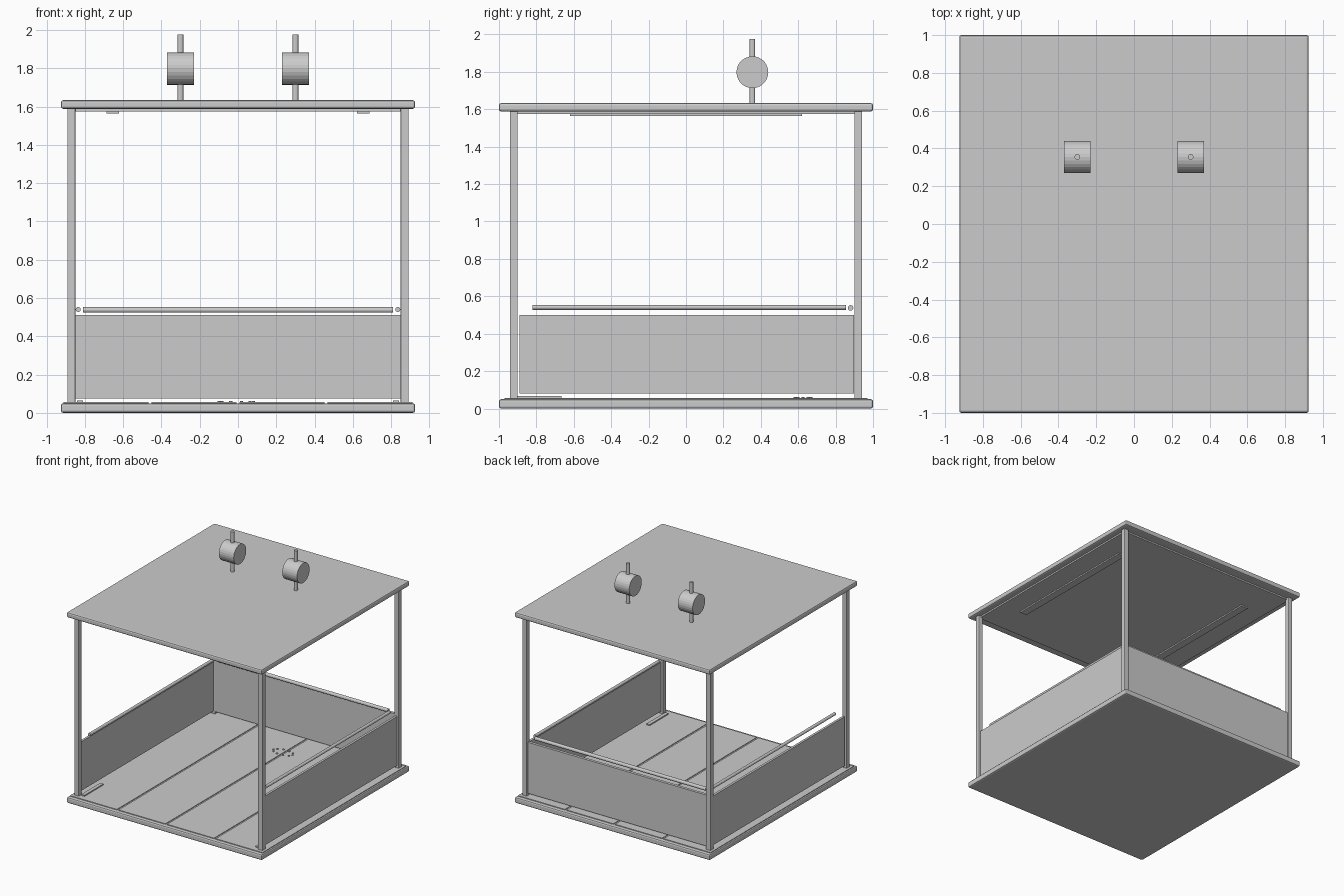
import bpy, bmesh, math
from mathutils import Matrix, Vector

cube = bpy.data.objects.get("Cube")
if cube:
    bpy.data.objects.remove(cube, do_unlink=True)

grey = bpy.data.materials.new("plain grey")
grey.use_nodes = True
colour = (0.6, 0.6, 0.6, 1)
grey.diffuse_color = colour
grey.node_tree.nodes["Principled BSDF"].inputs["Base Color"].default_value = colour


def finish(name, bm):
    mesh = bpy.data.meshes.new(name)
    bm.to_mesh(mesh)
    bm.free()
    mesh.materials.append(grey)
    obj = bpy.data.objects.new(name, mesh)
    bpy.context.collection.objects.link(obj)


def box(name, x, y, z, bevel=0):
    """Box from (low, high) ranges on each axis."""
    bm = bmesh.new()
    bmesh.ops.create_cube(bm, size=1)
    spans = (x, y, z)
    size = Vector([b - a for a, b in spans])
    centre = Vector([(a + b) / 2 for a, b in spans])
    bmesh.ops.scale(bm, vec=size, verts=bm.verts[:])
    bmesh.ops.translate(bm, vec=centre, verts=bm.verts[:])
    if bevel:
        bmesh.ops.bevel(bm, geom=bm.edges[:], offset=bevel, segments=2,
                        profile=0.5, affect='EDGES')
    finish(name, bm)


def rod(name, start, end, radius, sides=12):
    """Cylinder between two points."""
    a, b = Vector(start), Vector(end)
    bm = bmesh.new()
    bmesh.ops.create_cone(bm, cap_ends=True, segments=sides, radius1=radius,
                          radius2=radius, depth=(b - a).length)
    turn = Vector((0, 0, 1)).rotation_difference(b - a).to_matrix().to_4x4()
    bm.transform(Matrix.Translation((a + b) / 2) @ turn)
    finish(name, bm)


def around(c, half):
    return (c - half, c + half)


# Base and roof slabs with softened edges
box("base", (-0.925, 0.925), (-1, 1), (0, 0.05), 0.012)
box("roof", (-0.925, 0.925), (-1, 1), (1.588, 1.633), 0.012)
box("ceiling_panel", (-0.87, 0.87), (-0.92, 0.92), (1.575, 1.59))

# Floor planks with narrow gaps
for i in range(4):
    box("floor_plank", around(-0.69 + 0.46 * i, 0.222), (-0.97, 0.97), (0.048, 0.056))

# Mirrored parts on each side
for side, s in (("right", -1), ("left", 1)):
    for end, e in (("front", -1), ("back", 1)):
        box(f"{end}_{side}_post", around(s * 0.87, 0.021), around(e * 0.921, 0.021),
            (0.05, 1.59), 0.004)
    box(f"{side}_wall", around(s * 0.87, 0.01), (-0.89, 0.897), (0.08, 0.5))
    rod(f"{side}_rail", (s * 0.835, -0.82, 0.54), (s * 0.835, 0.855, 0.54), 0.013)
    box(f"{side}_floor_strip", around(s * 0.825, 0.015), (-0.92, -0.665), (0.055, 0.066))
    box(f"{side}_ceiling_strip", around(s * 0.655, 0.033), (-0.62, 0.62), (1.564, 1.576))
    # Roof drums on upright rods
    rod(f"{side}_roof_rod", (s * 0.3, 0.355, 1.62), (s * 0.3, 0.355, 1.975), 0.015)
    rod(f"{side}_roof_drum", (s * 0.3 - 0.07, 0.355, 1.798),
        (s * 0.3 + 0.07, 0.355, 1.798), 0.085, 28)

# Back wall and its rail
box("back_wall", (-0.85, 0.85), around(0.915, 0.012), (0.075, 0.512))
rod("back_rail", (-0.81, 0.88, 0.538), (0.81, 0.88, 0.538), 0.015)

# Ring of small studs on the floor near the back
for i in range(10):
    a = math.tau * i / 10
    x, y = 0.09 * math.cos(a) - 0.01, 0.625 + 0.045 * math.sin(a)
    rod("floor_stud", (x, y, 0.055), (x, y, 0.062), 0.008, 8)
